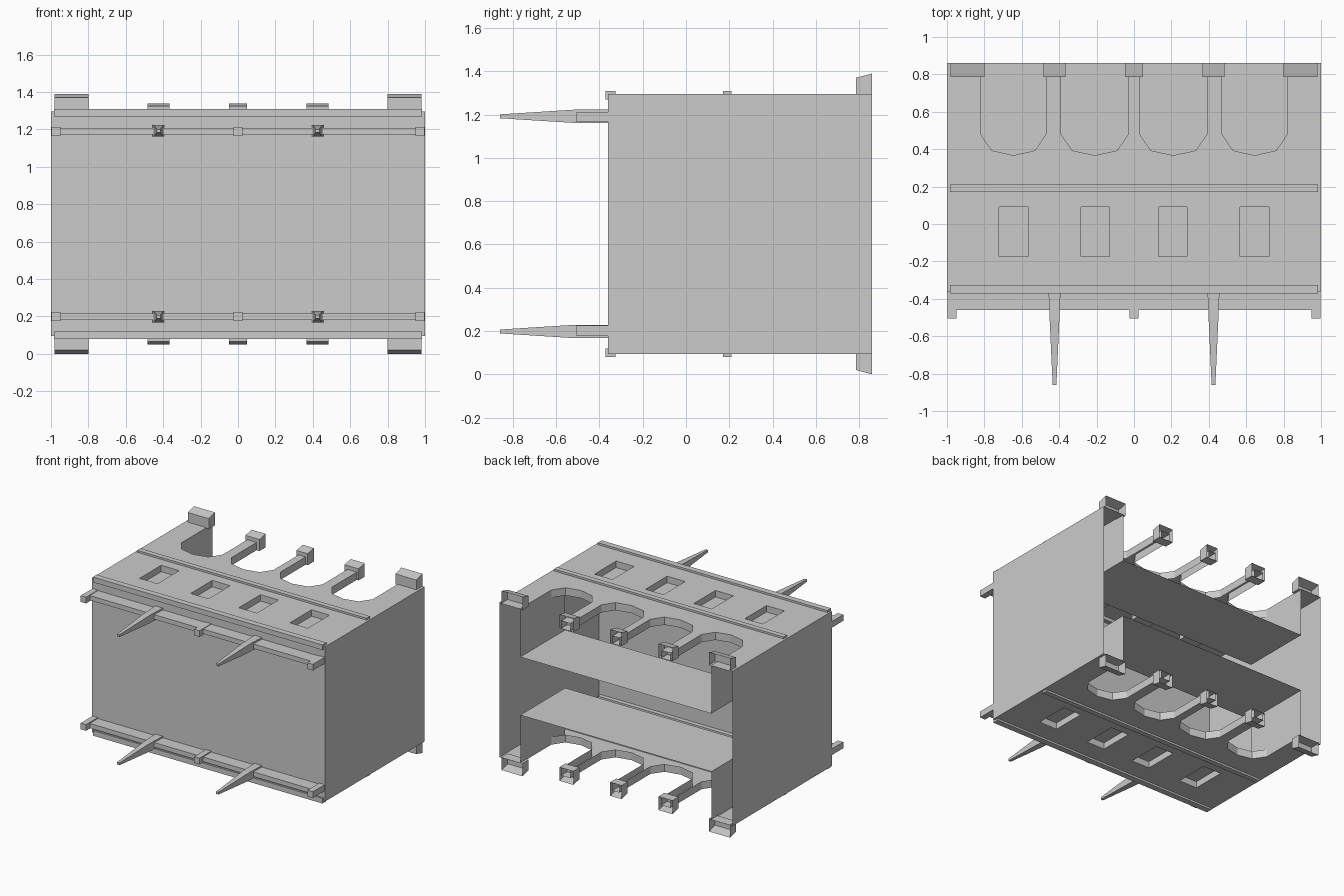
import bpy
import bmesh

if "Cube" in bpy.data.objects:
    bpy.data.objects.remove(bpy.data.objects["Cube"])

grey = bpy.data.materials.new("light_grey")
grey.use_nodes = True
COLOUR = (0.6, 0.6, 0.6, 1)
grey.diffuse_color = COLOUR
grey.node_tree.nodes["Principled BSDF"].inputs["Base Color"].default_value = COLOUR

MID, HALF = 0.695, 0.6           # middle height, half height of the shell
FRONT, BACK = -0.36, 0.86
INNER = 0.82                     # half width of the inner shelf


def build(name, polygons):
    """Make one object from a list of polygons given as point lists."""
    bm = bmesh.new()
    for points in polygons:
        bm.faces.new([bm.verts.new(p) for p in points])
    bmesh.ops.remove_doubles(bm, verts=bm.verts, dist=0.0005)
    bmesh.ops.recalc_face_normals(bm, faces=bm.faces)
    mesh = bpy.data.meshes.new(name)
    bm.to_mesh(mesh)
    bm.free()
    mesh.materials.append(grey)
    obj = bpy.data.objects.new(name, mesh)
    bpy.context.collection.objects.link(obj)
    return obj


def flat(x0, x1, y0, y1, z):
    return [(x0, y0, z), (x1, y0, z), (x1, y1, z), (x0, y1, z)]


def loft(start, end, caps=(True, True)):
    """Join two matching outlines with side faces and optional caps."""
    n = len(start)
    sides = [[start[i], start[(i + 1) % n], end[(i + 1) % n], end[i]] for i in range(n)]
    return sides + [c for c, keep in zip((start, end), caps) if keep]


def section(x, y, z, hx, hz):
    return [(x - hx, y, z - hz), (x + hx, y, z - hz), (x + hx, y, z + hz), (x - hx, y, z + hz)]


def box(name, x0, x1, y0, y1, za, zb):
    z, hz = (za + zb) / 2, abs(zb - za) / 2
    x, hx = (x0 + x1) / 2, (x1 - x0) / 2
    return build(name, loft(section(x, y0, z, hx, hz), section(x, y1, z, hx, hz)))


def panel(side, s):
    """Roof (s = 1) or floor (s = -1): sheet with bays and recessed windows."""
    top = MID + s * HALF
    recess = top - s * 0.05
    win0, win1, half = -0.175, 0.09, 0.077
    centres = (-0.645, -0.207, 0.207, 0.645)
    faces = [flat(-1, 1, FRONT, win0, top)]
    left = -1
    for c in centres:
        faces.append(flat(left, c - half, win0, win1, top))
        faces += loft(flat(c - half, c + half, win0, win1, top),
                      flat(c - half, c + half, win0, win1, recess), (False, True))
        left = c + half
    faces.append(flat(left, 1, win0, win1, top))
    # comb outline with four rounded bays and their hanging rims
    outline = [(1, win1), (-1, win1), (-1, BACK)]
    for a, b in ((-INNER, -0.47), (-0.39, -0.03), (0.03, 0.39), (0.47, INNER)):
        bay = [(a, BACK), (a, 0.48), (a + 0.06, 0.393), ((a + b) / 2, 0.367),
               (b - 0.06, 0.393), (b, 0.48), (b, BACK)]
        outline += bay
        low = top - s * 0.06
        for p, q in zip(bay, bay[1:]):
            faces.append([(*p, top), (*q, top), (*q, low), (*p, low)])
    outline.append((1, BACK))
    faces.append([(x, y, top) for x, y in outline])
    build(side + "_panel", faces)


def clip(name, x0, x1, s, low, high, slope):
    """Hollow hook, open towards the back, with a sloping outer face."""
    def ring(y, h):
        a, b = MID + s * low, MID + s * h
        return [(x0, y, a), (x1, y, a), (x1, y, b), (x0, y, b)]
    build(name, loft(ring(0.785, high - slope), ring(BACK, high), (True, False)))


# outer walls
bottom, top = MID - HALF, MID + HALF
build("front_wall", [[(-1, FRONT, bottom), (1, FRONT, bottom), (1, FRONT, top), (-1, FRONT, top)]])
for x, word in ((-1, "right"), (1, "left")):
    build(word + "_wall", [[(x, FRONT, bottom), (x, BACK, bottom), (x, BACK, top), (x, FRONT, top)]])

for s, side in ((1, "upper"), (-1, "lower")):
    def z(h):
        return MID + s * h

    panel(side, s)

    # inner shelf hung between two cheeks
    shelf_z, deep = z(0.225), 0.31
    faces = [flat(-INNER, INNER, deep, BACK, shelf_z)]
    for x in (-INNER, INNER):
        faces.append([(x, deep, shelf_z), (x, BACK, shelf_z), (x, BACK, z(HALF)), (x, deep, z(HALF))])
    build(side + "_shelf", faces)

    # raised strips
    box(side + "_ridge", -0.985, 0.985, 0.17, 0.21, z(0.59), z(0.615))
    box(side + "_front_trim", -0.985, 0.985, -0.372, -0.325, z(0.575), z(0.615))

    # front rail, brackets and spikes
    box(side + "_rail", -0.96, 0.96, -0.46, FRONT, z(0.478), z(0.514))
    for x in (-0.973, 0, 0.973):
        box(side + "_rail_bracket", x - 0.023, x + 0.023, -0.505, FRONT, z(0.47), z(0.518))
    for x in (-0.425, 0.425):
        base = section(x, FRONT, z(0.497), 0.032, 0.031)
        neck = section(x, -0.51, z(0.497), 0.026, 0.031)
        tip = section(x, -BACK, z(0.497), 0.01, 0.009)
        build(side + "_spike", loft(base, neck, (True, False)) + loft(neck, tip, (False, True)))

    # rear hooks
    for x in (-0.89, 0.89):
        clip(side + "_corner_clip", x - 0.09, x + 0.09, s, 0.595, 0.695, 0.02)
    for x in (-0.425, 0, 0.425):
        w = 0.048 if x == 0 else 0.06
        clip(side + "_finger_clip", x - w, x + w, s, 0.54, 0.645, 0.015)
